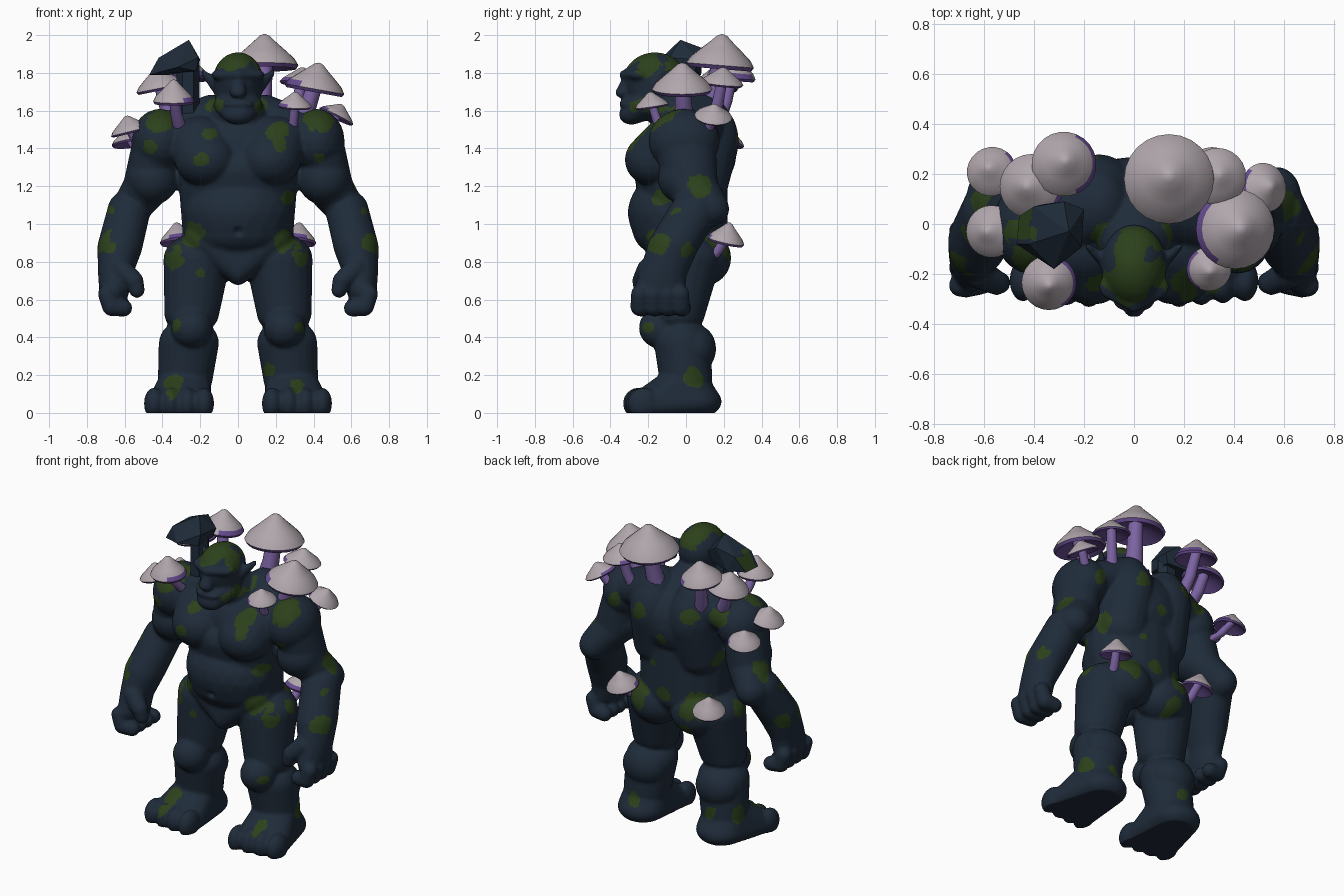
import bpy, bmesh, math
from mathutils import Vector, noise


def material(name, rgb):
    m = bpy.data.materials.new(name)
    m.diffuse_color = (*rgb, 1)
    return m


SKIN = material("dark blue skin", (0.0135, 0.0245, 0.042))
MOSS = material("moss green", (0.025, 0.053, 0.011))
CAP = material("pale cap", (0.44, 0.385, 0.415))
STEM = material("purple stem", (0.20, 0.125, 0.36))
GILL = material("violet gills", (0.13, 0.07, 0.27))


def make_object(name, bm, mats):
    mesh = bpy.data.meshes.new(name)
    bm.to_mesh(mesh)
    bm.free()
    for m in mats:
        mesh.materials.append(m)
    ob = bpy.data.objects.new(name, mesh)
    bpy.context.collection.objects.link(ob)
    bpy.ops.object.select_all(action='DESELECT')
    ob.select_set(True)
    bpy.context.view_layer.objects.active = ob
    return ob


def hull(bm, verts):
    res = bmesh.ops.convex_hull(bm, input=verts)
    junk = {g for g in res["geom_interior"] + res["geom_unused"] if isinstance(g, bmesh.types.BMVert)}
    bmesh.ops.delete(bm, geom=list(junk), context='VERTS')


# unit sphere directions used by all the flesh lumps
t = bmesh.new()
bmesh.ops.create_icosphere(t, subdivisions=3, radius=1)
DIRS = [v.co.copy() for v in t.verts]
t.free()
body = bmesh.new()


def flesh(*balls, mirror=True):
    """Hull around ellipsoids (x, y, z, rx, ry, rz), on both sides if mirrored."""
    for s in ((1, -1) if mirror else (1,)):
        pts = []
        for b in balls:
            x, y, z, rx, ry, rz = b if len(b) == 6 else (*b, b[3], b[3])
            pts += [body.verts.new((s * x + d.x * rx, y + d.y * ry, z + d.z * rz)) for d in DIRS]
        hull(body, pts)


def chain(*balls):
    for a, b in zip(balls, balls[1:]):
        flesh(a, b)


# torso
flesh((0, .02, 1.38, .33, .25, .25), mirror=False)
flesh((0, -.03, 1.28, .32, .25, .16), (0, .01, .9, .29, .21, .14), mirror=False)
flesh((0, -.06, 1.06, .29, .25, .22), (0, -.05, .97, .28, .235, .16), mirror=False)
flesh((0, -.12, .75, .06, .09, .075), (.16, -.07, .92, .13, .14, .12), (-.16, -.07, .92, .13, .14, .12), mirror=False)
flesh((.17, -.16, 1.34, .165, .165, .145), (.2, -.08, 1.45, .17, .15, .12))  # pecs
flesh((.14, .1, 1.44, .16, .18, .22), (.15, .08, 1.2, .15, .14, .14))  # back muscles
flesh((.14, .08, 1.56, .12, .15, .125), (.36, .02, 1.48, .12, .15, .115))  # traps
flesh((.145, .09, .82, .17, .15, .15))                           # buttocks
# neck and head
flesh((0, -.1, 1.62, .12, .12, .12), (0, .02, 1.5, .19, .18, .14), mirror=False)
flesh((0, -.165, 1.765, .132, .165, .145), (0, -.17, 1.66, .12, .13, .1), mirror=False)
flesh((0, -.22, 1.63, .13, .11, .08), (0, -.29, 1.58, .085, .065, .055), mirror=False)
flesh((0, -.31, 1.635, .085, .045, .025), mirror=False)
flesh((0, -.31, 1.79, .04, .045, .03), (.1, -.25, 1.79, .04, .05, .03))  # brow
flesh((0, -.31, 1.76, .03, .03, .03), (0, -.335, 1.695, .045, .04, .03), mirror=False)
flesh((.115, -.15, 1.73, .025, .035, .045), (.185, -.09, 1.80, .012, .015, .02))  # ears
# arms
flesh((.415, -.01, 1.44, .15, .19, .17))
flesh((.455, 0, 1.24, .14, .15, .14))
chain((.44, 0, 1.38, .13, .16, .13), (.48, .03, 1.2, .13, .14, .11), (.57, .11, 1.08, .1, .12, .1))
chain((.575, .05, 1.08, .115, .13, .1), (.625, -.07, .88, .12, .135, .1), (.65, -.12, .74, .092, .125, .08),
      (.655, -.14, .65, .08, .135, .08))
for i in range(4):
    y = -.245 + .072 * i
    chain((.695, y, .63, .047), (.67, y, .562, .05), (.605, y + .01, .555, .046))
chain((.62, -.2, .76, .06), (.55, -.235, .70, .05), (.535, -.235, .65, .042))
# legs
flesh((.215, 0, .82, .18, .19, .13), (.245, -.04, .52, .145, .14, .1))
flesh((.245, -.135, .45, .11, .115, .11))
flesh((.26, -.02, .37, .16, .15, .13), (.28, 0, .17, .145, .14, .1))
flesh((.265, .045, .34, .145, .115, .13))
flesh((.285, .05, .06, .15, .14, .09), (.31, -.20, .04, .18, .10, .095), (.285, -.01, .19, .13, .12, .06))
for i in range(4):
    flesh((.18 + .088 * i, -.25 + .008 * i, .05, .054, .085, .085))

troll = make_object("troll_body", body, [SKIN, MOSS])
mod = troll.modifiers.new("merge", 'REMESH')
mod.mode, mod.voxel_size = 'VOXEL', 0.0105
mod = troll.modifiers.new("soften", 'SMOOTH')
mod.factor, mod.iterations = 0.5, 6
for m in ("merge", "soften"):
    bpy.ops.object.modifier_apply(modifier=m)

# flat soles and navel
for v in troll.data.vertices:
    v.co.z = max(v.co.z, 0)
    d = math.hypot(v.co.x, v.co.z - .96)
    if v.co.y < -.1 and d < .03:
        v.co.y += .025 * (1 - d / .03)

# moss patches: (u, v, radius) as seen from each side
FRONT = [(-.15, 1.48, .04), (-.19, 1.34, .035), (.18, 1.48, .04), (.22, 1.43, .04), (-.41, 1.55, .075),
         (.43, 1.56, .075), (-.47, 1.42, .045), (.43, 1.35, .02), (.23, .92, .05), (-.25, .94, .06), (.34, .82, .05),
         (-.34, .81, .045), (.69, .89, .04), (-.68, .87, .03), (.67, 1.07, .025), (-.67, 1.07, .025), (.16, .23, .04),
         (-.35, .14, .05), (.32, .14, .035), (-.2, .74, .025), (.27, 1.14, .04), (.12, 1.63, .035), (-.12, 1.63, .035)]
BACK = [(-.2, .9, .08), (.2, .88, .07), (.02, .93, .05), (-.13, .72, .05), (0, 1.32, .03), (.15, 1.47, .05),
        (-.2, 1.5, .05), (-.36, 1.5, .06), (.4, 1.42, .04), (.1, 1.12, .025), (-.27, .2, .04), (.27, .15, .04)]
SIDE = [(.08, 1.2, .05), (-.15, .9, .055), (.04, .19, .05), (-.2, .46, .035), (0, .86, .045),
        (-.19, 1.64, .04), (-.22, 1.83, .05)]
TOP = [(0, -.09, .1), (0, -.2, .105), (-.4, -.03, .08), (.42, -.1, .08), (.22, -.2, .05), (-.46, -.02, .04)]


def mossy(c, n):
    wob = .7 * noise.noise(c * 9) + .25 * noise.noise(c * 30)

    def hit(u, v, spots):
        return any(math.hypot(u - a, v - b) < r * (1 + wob) for a, b, r in spots)
    if n.y < -.25 and hit(c.x, c.z, FRONT):
        return True
    if n.y > .25 and hit(c.x, c.z, BACK):
        return True
    if n.x * c.x > 0 and abs(n.x) > .45 and hit(c.y, c.z, SIDE):
        return True
    return n.z > .3 and c.z > (1.75 if abs(c.x) < .16 else 1.45) and hit(c.x, c.y, TOP)


for p in troll.data.polygons:
    p.use_smooth = True
    p.material_index = int(mossy(p.center, p.normal))

# angular stone club slung behind the shoulder
bm = bmesh.new()
hull(bm, [bm.verts.new(p) for p in (
    (-.47, -.08, 1.79), (-.46, .03, 1.79), (-.42, -.08, 1.88), (-.40, .07, 1.89), (-.26, -.03, 1.975),
    (-.28, .09, 1.93), (-.20, .06, 1.87), (-.21, -.09, 1.88), (-.32, -.18, 1.83), (-.22, -.10, 1.81),
    (-.22, .05, 1.81), (-.36, .08, 1.79))])
hull(bm, [bm.verts.new((-.265 + .06 * math.cos(a), -.02 + .06 * math.sin(a), z))
          for z in (1.45, 1.86) for a in [k * math.pi / 3 for k in range(6)]])
bmesh.ops.subdivide_edges(bm, edges=bm.edges[:], cuts=5, use_grid_fill=True)
bmesh.ops.recalc_face_normals(bm, faces=bm.faces[:])
bm.normal_update()
for f in bm.faces:
    c = f.calc_center_median()
    f.material_index = int(c.x < -.40 + .05 * noise.noise(c * 12) and f.normal.z > .2 and c.y > -.06)
make_object("stone_club", bm, [SKIN, MOSS])


def mushroom(name, x, y, z, tx, ty, r, h, bx, by, bz, inward):
    """Cone cap with its rim centre at x y z, leaning by tx ty, on a stem from bx by bz."""
    bm = bmesh.new()
    q = Vector((tx, ty, 1)).to_track_quat('Z', 'Y')
    at, base = Vector((x, y, z)), Vector((bx, by, bz))
    n = 24
    prof = [(.1, .3), (.5, .16), (.93, -.12), (1, 0), (.88, .22), (.62, .48), (.34, .75), (.15, .95), (.04, 1)]
    rings = [[bm.verts.new(at + q @ Vector((r * a * math.cos(k * math.tau / n), r * a * math.sin(k * math.tau / n),
                                            h * b))) for k in range(n)] for a, b in prof]
    for i, (lo, hi) in enumerate(zip(rings, rings[1:])):
        for k in range(n):
            f = bm.faces.new((lo[k], lo[(k + 1) % n], hi[(k + 1) % n], hi[k]))
            # violet underside creeps over the rim on the sheltered side
            out = (f.calc_center_median() - at).to_2d().normalized()
            f.material_index = 2 if i < 3 or (i == 3 and inward and out.dot(inward) > .5) else 0
    bm.faces.new(rings[-1])
    # bent stem
    top = at + q @ Vector((0, 0, .25 * h))
    mid = (top + base) / 2 + Vector((x - bx, y - by, 0)) * .15
    stem = []
    for c, sr in ((base, .36), (mid, .28), (top, .25)):
        stem.append([bm.verts.new(c + q @ Vector((math.cos(k * math.tau / 12), math.sin(k * math.tau / 12), 0)) * r * sr)
                     for k in range(12)])
    for lo, hi in zip(stem, stem[1:]):
        for k in range(12):
            bm.faces.new((lo[k], lo[(k + 1) % 12], hi[(k + 1) % 12], hi[k])).material_index = 1
    make_object(name, bm, [CAP, STEM, GILL])
    bpy.ops.object.shade_smooth_by_angle(angle=math.radians(45))


RIGHT = [(.14, .18, 1.84, 0, .08, .18, .165, .11, .12, 1.55), (.405, -.02, 1.715, .18, 0, .16, .14, .30, 0, 1.5),
         (.30, -.18, 1.625, .05, -.15, .09, .075, .28, -.1, 1.45), (.52, .145, 1.57, .5, .1, .1, .07, .42, .08, 1.45),
         (.335, .19, 1.745, .1, .1, .115, .085, .27, .12, 1.5)]
LEFT = [(-.57, .21, 1.43, -.15, .2, .1, .085, -.43, .1, 1.3), (-.57, -.03, 1.49, -.25, 0, .105, .085, -.45, 0, 1.35),
        (-.34, -.235, 1.65, 0, -.1, .11, .115, -.30, -.1, 1.48), (-.41, .15, 1.72, -.2, 0, .13, .11, -.32, .1, 1.5),
        (-.28, .24, 1.78, .05, .12, .13, .12, -.22, .15, 1.5)]
for i, m in enumerate(RIGHT + LEFT):
    inward = None if i == 0 else Vector((-math.copysign(1, m[0]), 0))
    mushroom(f"shoulder_mushroom_{i + 1}", *m, inward)
for s in (1, -1):
    mushroom(f"hip_mushroom_{'right' if s > 0 else 'left'}", .315 * s, .21, .91, .12 * s, .22, .1, .1,
             .26 * s, .09, .78, Vector((-.5 * s, -.85)))
